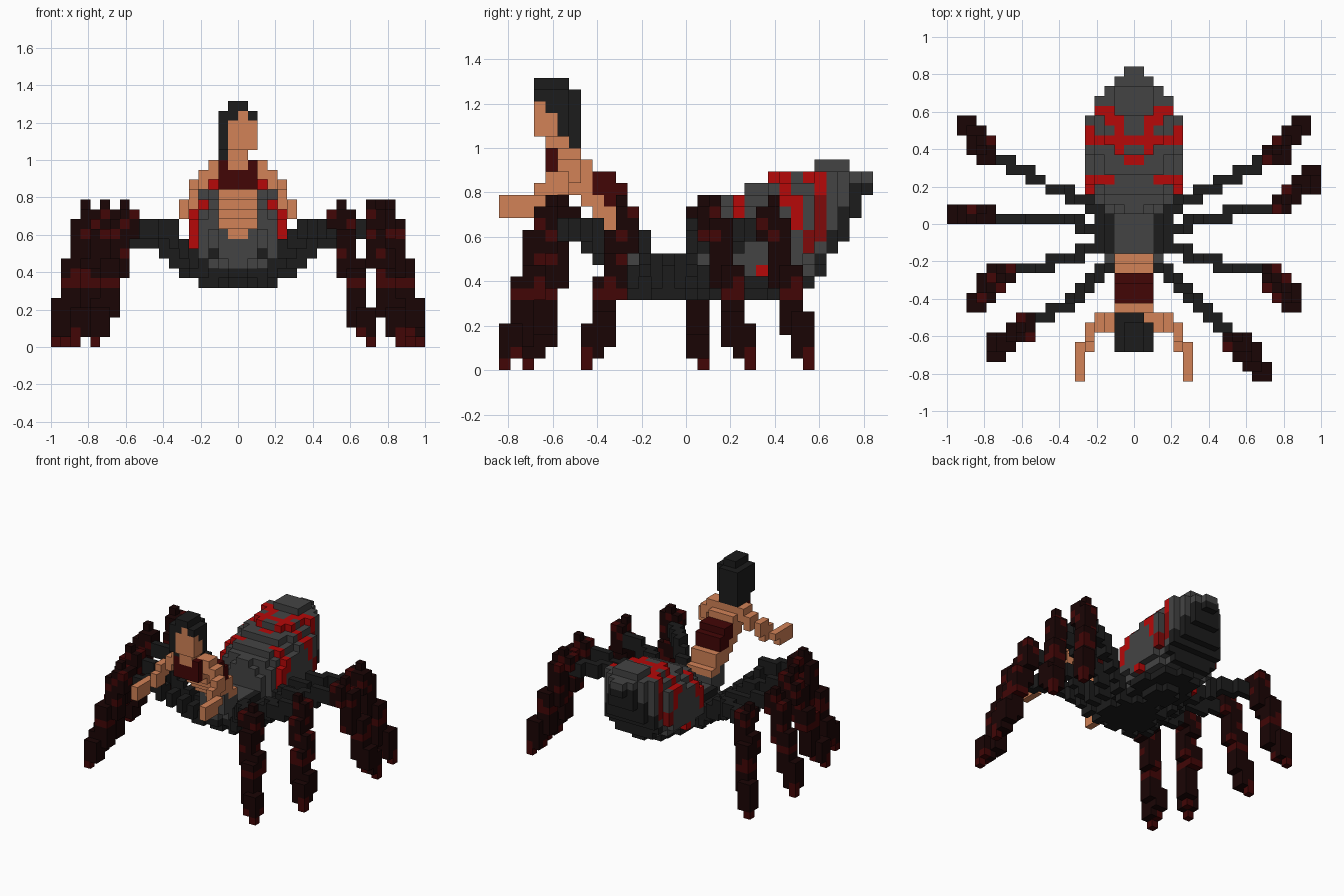
import bpy
import math

V = 2 / 38                      # edge of one cube
NX, NY, NZ = 38, 32, 25         # grid size
cells = {}                      # (i, j, k) -> (part, colour)

cube = bpy.data.objects.get("Cube")
if cube:
    bpy.data.objects.remove(cube)

COLOURS = {
    "grey": "444444", "charcoal": "1c1c1c", "red": "b60808", "deep_red": "800a0a",
    "skin": "d28257", "maroon": "420606", "dark_brown": "1a0505",
}


def linear(code):
    out = []
    for n in (0, 2, 4):
        c = int(code[n:n + 2], 16) / 255
        out.append(c / 12.92 if c <= 0.04045 else ((c + 0.055) / 1.055) ** 2.4)
    return (*out, 1)


mats = {}
for name, code in COLOURS.items():
    m = bpy.data.materials.new(name)
    m.use_nodes = True
    m.diffuse_color = linear(code)
    bsdf = m.node_tree.nodes["Principled BSDF"]
    bsdf.inputs["Base Color"].default_value = linear(code)
    bsdf.inputs["Roughness"].default_value = 0.9
    mats[name] = m


def put(part, colour, i, j, k):
    if 0 <= i < NX and 0 <= j < NY and 0 <= k < NZ:
        cells[i, j, k] = (part, colour)


def box(part, colour, i, j, k):
    """Fill inclusive cell ranges."""
    for a in range(i[0], i[1] + 1):
        for b in range(j[0], j[1] + 1):
            for c in range(k[0], k[1] + 1):
                put(part, colour, a, b, c)


def fill(part, inside, colour):
    """Fill every cell whose centre passes the test."""
    for i in range(NX):
        for j in range(NY):
            for k in range(NZ):
                x, y, z = (i - 18.5) * V, (j - 15.5) * V, (k + 0.5) * V
                if inside(x, y, z):
                    put(part, colour(i, j, x, y, z), i, j, k)


# Legs: thin rising thigh, then a thick banded shin down to a one-cube foot
def shin_colour(i, j, k):
    banded = k in (0, 6) or (k in (1, 7, 9, 11, 12, 13) and (2 * i + j + k) % 3 == 0)
    return "maroon" if banded else "dark_brown"


def leg(part, hip, mid, knee, foot):
    path = [(*hip, 0.37), mid, (*knee, 0.65)]
    for p, q in zip(path, path[1:]):
        for s in range(41):
            x, y, z = (a + (b - a) * s / 40 for a, b in zip(p, q))
            k = round(z / V) - 1
            i, j = math.floor(x / V) + 19, math.floor(y / V) + 16
            box(part, "charcoal", (i, i), (j, j), (k, k + 1))
    for k in range(15):
        t = min(1, 1 - (k - 1) / 13)
        i = round((knee[0] + (foot[0] - knee[0]) * t) / V) + 18
        j = round((knee[1] + (foot[1] - knee[1]) * t) / V) + 15
        if k in (0, 14):
            i, j = i + (foot[0] > 0), j + (foot[1] > 0)
            put(part, shin_colour(i, j, k), i, j, k)
            continue
        for a in (i, i + 1):
            for b in (j, j + 1):
                for c in range(max(1, k - 1), min(13, k + 1) + 1):
                    put(part, shin_colour(a, b, c), a, b, c)


leg("left_leg_1", (.14, -.2), (.36, -.43, .62), (.53, -.6), (.68, -.79))
leg("left_leg_2", (.17, -.1), (.4, -.2, .55), (.7, -.25), (.84, -.42))
leg("left_leg_3", (.17, -.03), (.4, .03, .55), (.78, .1), (.95, .26))
leg("left_leg_4", (.14, .06), (.42, .2, .6), (.75, .36), (.89, .53))
leg("right_leg_1", (-.14, -.2), (-.38, -.45, .62), (-.58, -.53), (-.74, -.68))
leg("right_leg_2", (-.17, -.1), (-.4, -.2, .55), (-.68, -.25), (-.84, -.42))
leg("right_leg_3", (-.17, -.03), (-.4, .03, .55), (-.79, .05), (-.95, .05))
leg("right_leg_4", (-.14, .06), (-.45, .2, .6), (-.77, .38), (-.89, .53))

# Low front body that carries the legs
fill("front_body",
     lambda x, y, z: z > .31 and (x / .2) ** 2 + ((y + .03) / .27) ** 2 + ((z - .42) / .13) ** 2 < 1,
     lambda i, j, x, y, z: "grey" if z > .42 and (abs(x) < .12 or y < -.15) else "charcoal")

# Tilted egg abdomen; red marks by row: cells away from the centre line on top,
# and height ranges on the flanks
MARKS = {27: (2, 3), 26: (1, 2), 25: (1,), 24: (0, 1, 2, 3), 23: (1,),
         22: (0,), 20: (2, 3)}
FLANK = {27: (.58, .92), 26: (.5, .62), 25: (.62, .8), 24: (.72, .9),
         22: (.4, .48), 20: (.63, .8), 19: (.52, .7)}


def in_abdomen(x, y, z):
    d = y - .47
    mid = .63 + .3 * d + .4 * d * d
    length = (d / .38) ** 2.3 if d > 0 else (d / .42) ** 4
    tapered = abs(x) < .28 - .8 * (y - .55)
    top = min(.668 + .6 * y, .95 if .57 < y < .74 else .9)
    bottom = .805 + 1.9 * (y - .816)
    egg = abs(x / .275) ** 2.2 + length + abs((z - mid) / .27) ** 2.3 < 1
    return egg and tapered and bottom < z < top


def abdomen_colour(i, j, x, y, z):
    if z < .42 or z < min(.84, .74 + 1.9 * (y - .71)):
        return "charcoal"
    out = i - 19 if i >= 19 else 18 - i
    if out >= 4 or (j == 27 and out == 3):
        low, high = FLANK.get(j, (1, 0))
        if low < z < high:
            return "deep_red" if j >= 26 and z < .8 else "red"
    elif z > .6 and out in MARKS.get(j, ()):
        return "red"
    return "grey"


fill("abdomen", in_abdomen, abdomen_colour)

# Leaning torso: level -> first and last row, with corset back and top front
TORSO = {18: (4, 6), 17: (4, 7), 16: (4, 9), 15: (6, 10), 14: (7, 10),
         13: (8, 11), 12: (9, 11), 11: (10, 12)}
for k, (j0, j1) in TORSO.items():
    box("torso", "skin", (17, 20), (j0, j1), (k, k))
    if k in (14, 15, 16):
        box("torso", "maroon", (17, 20), (9 if k == 14 else 8, j1), (k, k))
    if k >= 16:
        box("torso", "maroon", (17, 20), (4, 4), (k, k))
box("torso", "skin", (18, 19), (4, 4), (18, 18))

# Grey hips under the waist
box("hips", "grey", (17, 20), (10, 12), (9, 10))
for i in (17, 20):
    put("hips", "grey", i, 10, 11)

# Arms reaching forward, mirrored
ARM = [(16, (5, 6), (17, 18)), (15, (5, 6), (16, 17)), (14, (4, 5), (15, 16)),
       (14, (3, 4), (14, 15)), (13, (2, 3), (14, 14)), (13, (0, 2), (13, 13)),
       (13, (0, 1), (14, 14))]
for i, j, k in ARM:
    box("right_arm", "skin", (i, i), j, k)
    box("left_arm", "skin", (37 - i, 37 - i), j, k)

# Head: neck, hair block, then face set into the front
box("head", "skin", (18, 19), (4, 5), (19, 19))
box("hair", "charcoal", (17, 20), (3, 5), (20, 23))
box("hair", "charcoal", (17, 19), (6, 6), (19, 23))
box("hair", "charcoal", (18, 19), (3, 5), (24, 24))
box("hair", "charcoal", (17, 17), (4, 5), (19, 19))
box("head", "skin", (18, 20), (3, 3), (20, 22))
put("head", "skin", 19, 3, 23)
box("head", "skin", (18, 20), (4, 4), (20, 21))

# Turn the cubes of each part into a mesh of outer faces
SIDES = {
    (1, 0, 0): ((1, 0, 0), (1, 1, 0), (1, 1, 1), (1, 0, 1)),
    (-1, 0, 0): ((0, 0, 0), (0, 0, 1), (0, 1, 1), (0, 1, 0)),
    (0, 1, 0): ((0, 1, 0), (0, 1, 1), (1, 1, 1), (1, 1, 0)),
    (0, -1, 0): ((0, 0, 0), (1, 0, 0), (1, 0, 1), (0, 0, 1)),
    (0, 0, 1): ((0, 0, 1), (1, 0, 1), (1, 1, 1), (0, 1, 1)),
    (0, 0, -1): ((0, 0, 0), (0, 1, 0), (1, 1, 0), (1, 0, 0)),
}
for part in sorted({p for p, _ in cells.values()}):
    index, faces, paint, slots = {}, [], [], []
    for (i, j, k), (owner, colour) in cells.items():
        if owner != part:
            continue
        if colour not in slots:
            slots.append(colour)
        for (a, b, c), corners in SIDES.items():
            if (i + a, j + b, k + c) not in cells:
                faces.append([index.setdefault((i + u, j + v, k + w), len(index))
                              for u, v, w in corners])
                paint.append(slots.index(colour))
    mesh = bpy.data.meshes.new(part)
    mesh.from_pydata([((i - 19) * V, (j - 16) * V, k * V) for i, j, k in index], [], faces)
    for colour in slots:
        mesh.materials.append(mats[colour])
    mesh.polygons.foreach_set("material_index", paint)
    mesh.update()
    bpy.context.collection.objects.link(bpy.data.objects.new(part, mesh))
